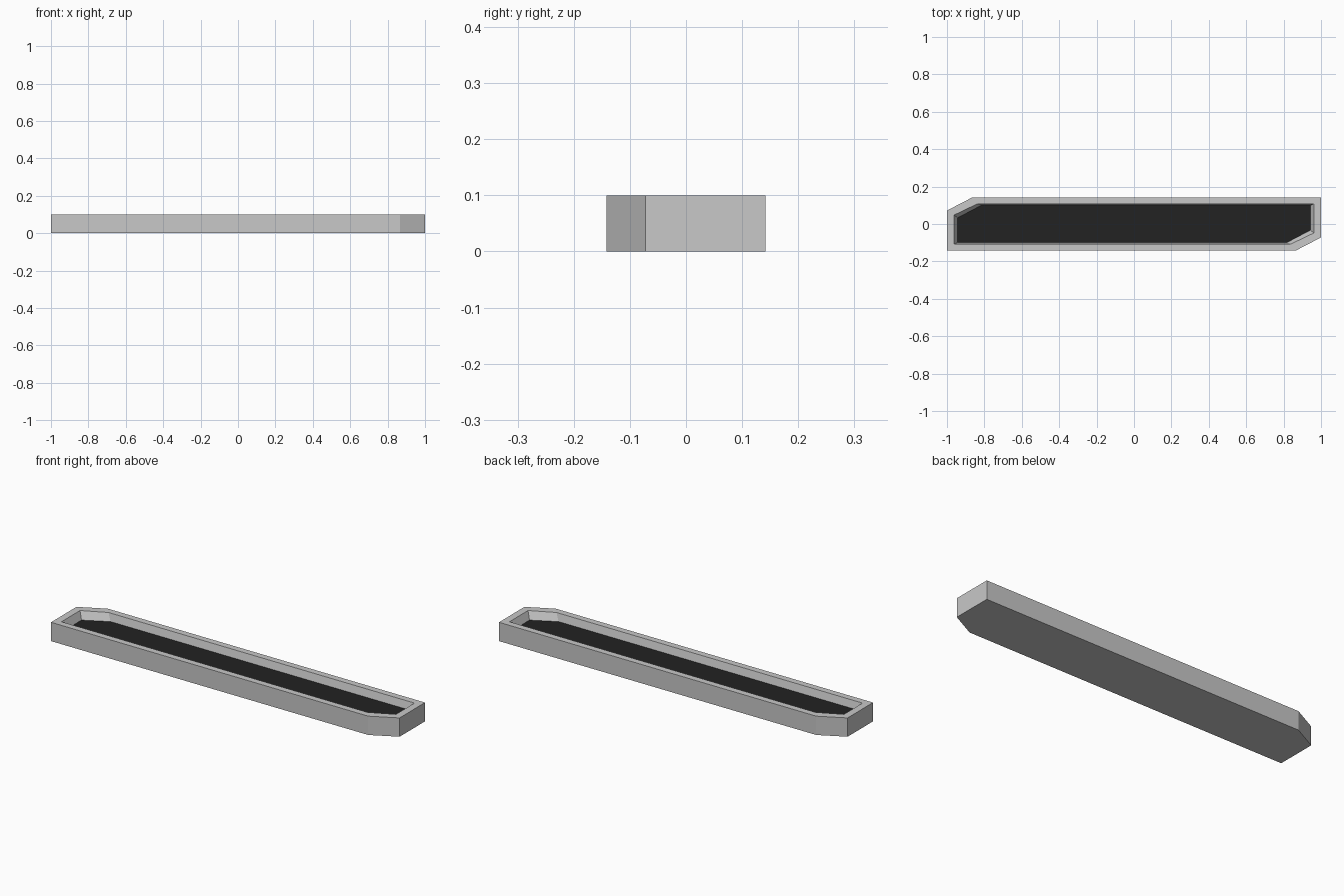
import bpy, bmesh

if "Cube" in bpy.data.objects:
    bpy.data.objects.remove(bpy.data.objects["Cube"])


def material(name, value):
    m = bpy.data.materials.new(name)
    m.diffuse_color = (value, value, value, 1)
    m.use_nodes = True
    m.node_tree.nodes["Principled BSDF"].inputs["Base Color"].default_value = m.diffuse_color
    return m


def outline(hx, hy, cx, cy):
    """Rectangle with the back-left and front-right corners cut."""
    half = [(-hx, -hy), (hx - cx, -hy), (hx, -hy + cy)]
    return half + [(-x, -y) for x, y in half]


def build(name, rings, mat, cap_start, cap_end):
    bm = bmesh.new()
    loops = [[bm.verts.new((x, y, z)) for x, y in pts] for pts, z in rings]
    for a, b in zip(loops, loops[1:]):
        for i in range(len(a)):
            j = (i + 1) % len(a)
            bm.faces.new((a[i], a[j], b[j], b[i]))
    if cap_start:
        bm.faces.new(loops[0][::-1])
    if cap_end:
        bm.faces.new(loops[-1])
    mesh = bpy.data.meshes.new(name)
    bm.to_mesh(mesh)
    bm.free()
    mesh.materials.append(mat)
    obj = bpy.data.objects.new(name, mesh)
    bpy.context.collection.objects.link(obj)


grey = material("light grey", 0.58)
black = material("near black", 0.016)

outer = outline(1.0, 0.142, 0.135, 0.07)
rim = outline(0.962, 0.108, 0.125, 0.06)
floor = outline(0.943, 0.099, 0.125, 0.066)

# Tray: underside, outer walls, flat rim and sloped inner walls
build("tray_frame", [(outer, 0), (outer, 0.1), (rim, 0.1), (floor, 0.06)],
      grey, True, False)
# Dark panel filling the bottom of the recess
build("recess_panel", [(floor, 0.06)], black, False, True)
